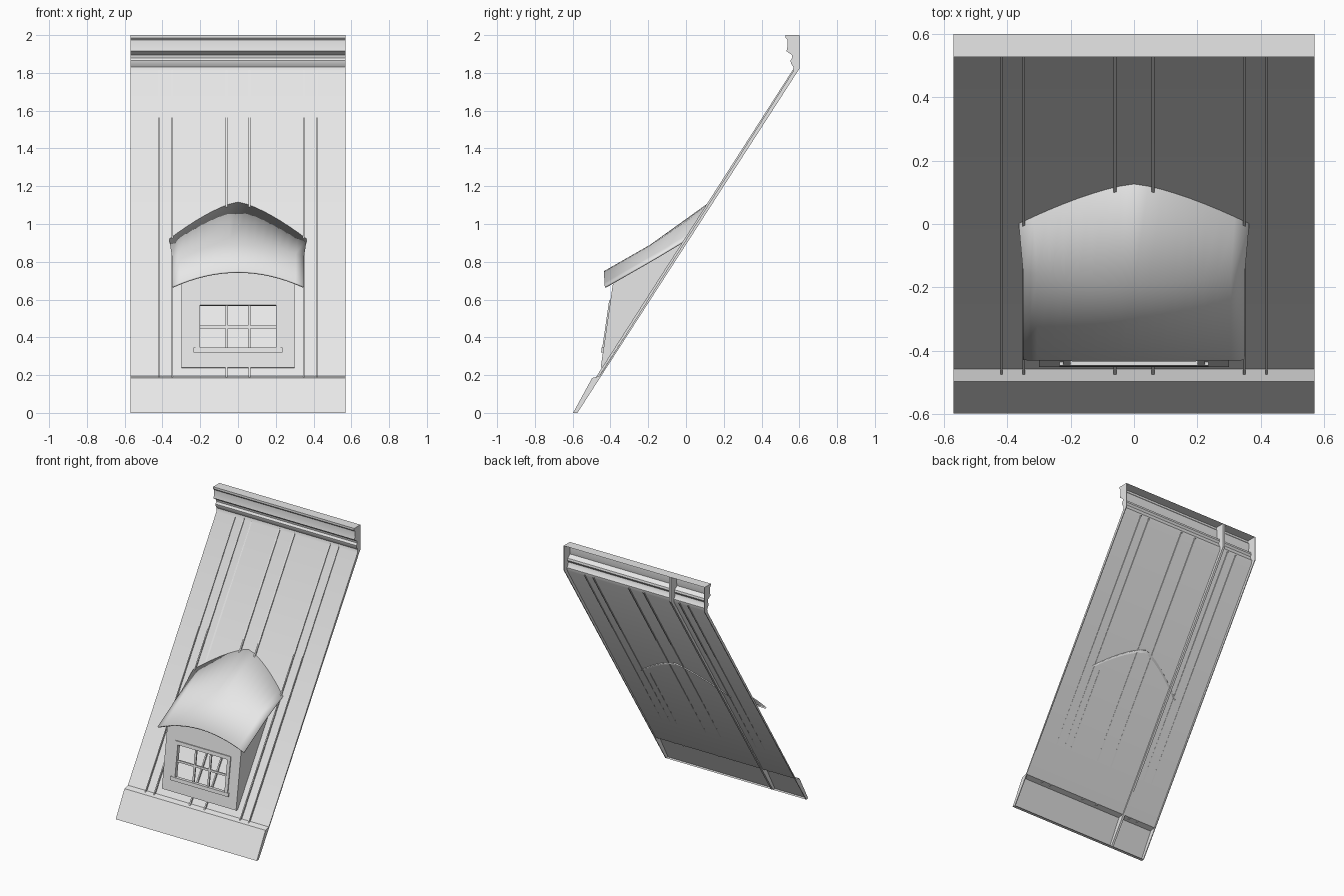
import bpy, bmesh

cube = bpy.data.objects.get("Cube")
if cube:
    bpy.data.objects.remove(cube)

grey = bpy.data.materials.new("plain_grey")
grey.use_nodes = True
grey.diffuse_color = (0.8, 0.8, 0.8, 1)
grey.node_tree.nodes["Principled BSDF"].inputs["Base Color"].default_value = (0.8, 0.8, 0.8, 1)

HALF = 0.57          # half width of the panel
WALL = 0.3           # half width of the dormer body
EAVE = 0.35          # half width of the dormer roof
SLOPE = 1.561


def slope_y(z):
    return -0.458 + (z - 0.206) / SLOPE


def slope_z(y):
    return 0.206 + (y + 0.458) * SLOPE


def wall_y(z):
    return -0.447 + (z - 0.27) * 0.145


def finish(name, bm, smooth=None, closed=True):
    if closed:
        bmesh.ops.recalc_face_normals(bm, faces=bm.faces)
    mesh = bpy.data.meshes.new(name)
    bm.to_mesh(mesh)
    bm.free()
    mesh.materials.append(grey)
    obj = bpy.data.objects.new(name, mesh)
    bpy.context.collection.objects.link(obj)
    if smooth:
        bpy.ops.object.select_all(action='DESELECT')
        obj.select_set(True)
        bpy.context.view_layer.objects.active = obj
        bpy.ops.object.shade_smooth_by_angle(angle=smooth)
    return obj


def prism(name, outline, x0, x1):
    """Solid with a (y, z) outline spanning x0 to x1."""
    bm = bmesh.new()
    face = bm.faces.new([bm.verts.new((x0, y, z)) for y, z in outline])
    ext = bmesh.ops.extrude_face_region(bm, geom=[face])
    moved = [v for v in ext["geom"] if isinstance(v, bmesh.types.BMVert)]
    bmesh.ops.translate(bm, verts=moved, vec=(x1 - x0, 0, 0))
    return finish(name, bm)


def sheet(name, rows, smooth=None, skip=lambda r, c: False):
    """Open surface through rows of points, front side outward."""
    bm = bmesh.new()
    grid = [[bm.verts.new(p) for p in row] for row in rows]
    for r in range(len(grid) - 1):
        for c in range(len(grid[0]) - 1):
            if not skip(r, c):
                bm.faces.new((grid[r][c], grid[r][c + 1], grid[r + 1][c + 1], grid[r + 1][c]))
    return finish(name, bm, smooth, closed=False)


def thicken(obj, depth):
    mod = obj.modifiers.new("thickness", 'SOLIDIFY')
    mod.thickness = depth
    mod.offset = -1


# Sloped skin, apron and cornice as one folded sheet
apron = [(-0.575, 0), (-0.598, 0), (-0.497, 0.185), (slope_y(0.2) + 0.004, 0.195)]
cornice = [(0.565, 1.805), (0.569, 1.83), (0.556, 1.85), (0.553, 1.865), (0.563, 1.88),
           (0.56, 1.895), (0.532, 1.915), (0.537, 1.94), (0.537, 1.975), (0.528, 1.985),
           (0.528, 2.0)]
skin = apron + cornice + [(0.6, 2.0)]
sheet("roof_skin_and_cornice", [[(x, y, z) for x in (-HALF, HALF)] for y, z in skin], 0.5)

# End plates and the inner rib share the section of the panel
section = skin + [(0.6, 1.82), (0.586, 1.8)]
for name, x0, x1 in (("right_end_plate", -HALF, -HALF + 0.006),
                     ("left_end_plate", HALF - 0.006, HALF),
                     ("inner_rib", -0.3, -0.284)):
    prism(name, section, x0, x1)

# Standing seams up the slope
for side in (-1, 1):
    for x, w in ((0.06, 0.005), (0.348, 0.004), (0.418, 0.003)):
        low, high = 0.187, 1.815
        prism("standing_seam", [(slope_y(low) - 0.008, low), (slope_y(high) - 0.008, high),
                                (slope_y(high) + 0.006, high), (slope_y(low) + 0.006, low)],
              side * x - w, side * x + w)


# Arched dormer roof: front edge, crease, and the line where it meets the slope
def roof_row(kind):
    row = []
    for i in range(17):
        t = -1 + i / 8
        x = EAVE * t
        if kind == "front":
            row.append((x, -0.435 + 0.005 * t * t, 0.75 - 0.08 * t * t))
        elif kind == "crease":
            row.append((x, -0.19 + 0.035 * t * t, 0.89 - 0.062 * t * t))
        else:
            y = 0.125 - 0.125 * abs(t) ** 1.4
            row.append((x * 1.04, y, slope_z(y)))
    return row


dormer_roof = sheet("dormer_roof", [roof_row(k) for k in ("front", "crease", "back")], 0.6)
thicken(dormer_roof, 0.01)

# Dormer front wall with the window opening left out
columns = [-WALL, -0.2, -0.13, -0.06, 0, 0.06, 0.13, 0.2, WALL]
levels = [0.24, 0.345, 0.57]
rows = [[(x, wall_y(z), z) for x in columns] for z in levels]
arch = [0.765 - 0.08 * (x / EAVE) ** 2 for x in columns]
rows.append([(x, wall_y(z), z) for x, z in zip(columns, arch)])
wall = sheet("dormer_front_wall", rows, skip=lambda r, c: r == 1 and 0 < c < 7)
thicken(wall, 0.02)

# Dormer cheeks
cheek = [(wall_y(0.24), 0.24), (wall_y(0.7), 0.7), (-0.165, 0.835), (0.01, 0.935),
         (slope_y(0.9) + 0.006, 0.9), (slope_y(0.24) + 0.006, 0.24)]
for name, side in (("right_cheek", -1), ("left_cheek", 1)):
    prism(name, cheek, side * (WALL - 0.01), side * WALL)


# Bars lying in the leaning wall plane
def bar(name, x0, x1, z0, z1, front, back):
    prism(name, [(wall_y(z0) - front, z0), (wall_y(z1) - front, z1),
                 (wall_y(z1) + back, z1), (wall_y(z0) + back, z0)], x0, x1)


# Window trim
bar("window_head", -0.225, 0.225, 0.57, 0.595, 0.007, 0.005)
bar("window_sill", -0.235, 0.235, 0.32, 0.345, 0.01, 0.005)
for side in (-1, 1):
    a, b = sorted((side * 0.2, side * 0.225))
    bar("window_jamb", a, b, 0.345, 0.57, 0.007, 0.005)
    bar("vertical_muntin", side * 0.06 - 0.007, side * 0.06 + 0.007, 0.345, 0.57, -0.004, 0.014)
bar("horizontal_muntin", -0.2, 0.2, 0.448, 0.462, -0.004, 0.014)
